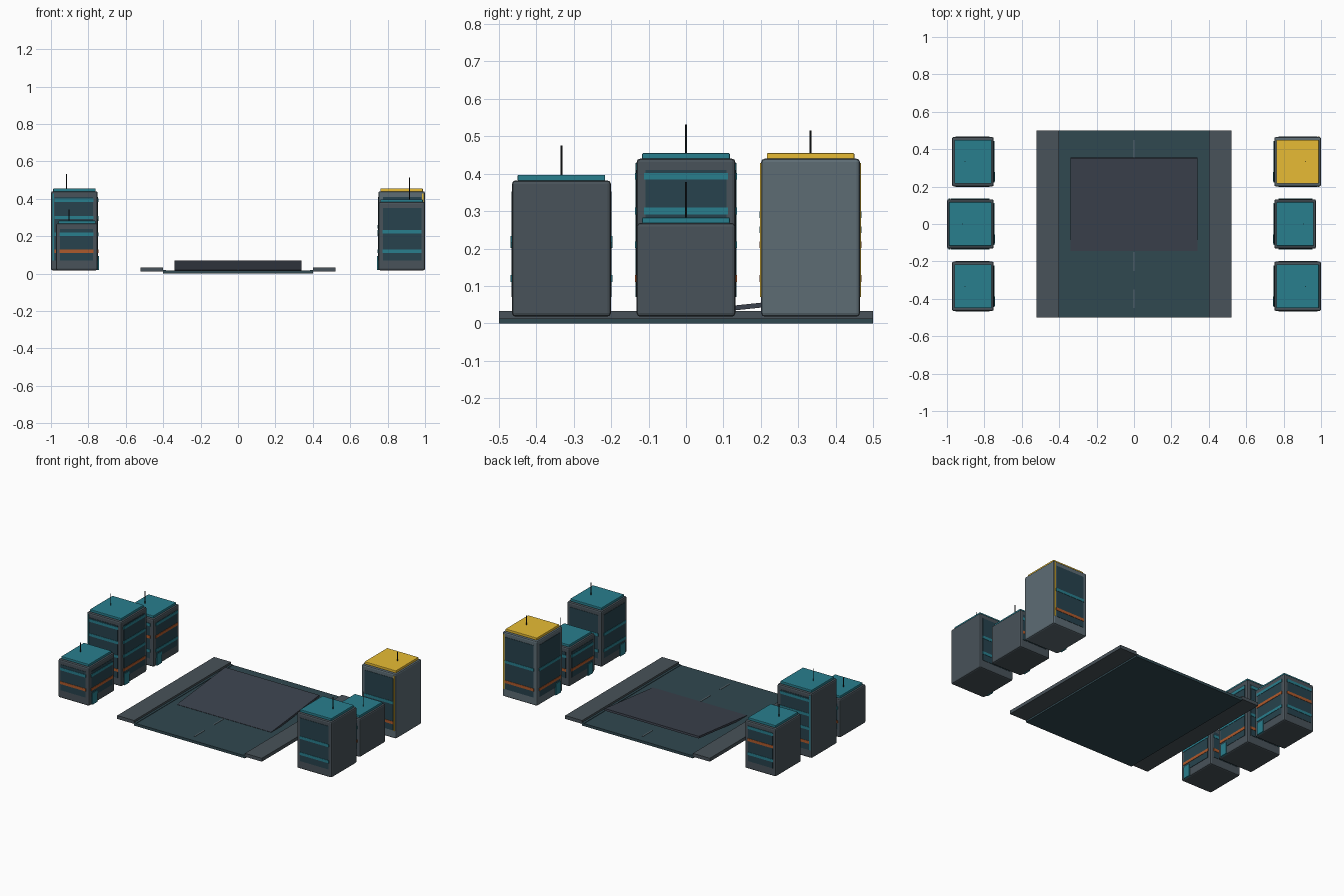
import bpy
from math import atan

if "Cube" in bpy.data.objects:
    bpy.data.objects.remove(bpy.data.objects["Cube"])


def material(name, rgb):
    m = bpy.data.materials.new(name)
    m.diffuse_color = (*rgb, 1)
    m.use_nodes = True
    m.node_tree.nodes["Principled BSDF"].inputs["Base Color"].default_value = m.diffuse_color
    return m


WALL = material("wall", (0.065, 0.085, 0.10))
PALE = material("pale_wall", (0.11, 0.15, 0.175))
ROAD = material("road", (0.03, 0.065, 0.08))
PAVE = material("pavement", (0.065, 0.085, 0.10))
RAMP = material("ramp", (0.045, 0.055, 0.075))
GLASS = material("glass", (0.02, 0.055, 0.075))
TEAL = material("teal", (0.022, 0.21, 0.27))
YELLOW = material("yellow", (0.80, 0.50, 0.035))
ORANGE = material("orange", (0.42, 0.10, 0.025))
DARK = material("dark_metal", (0.012, 0.015, 0.018))


def box(name, x, y, z, mat, bevel=0.0):
    """Box spanning the (min, max) pairs on each axis."""
    bpy.ops.mesh.primitive_cube_add(
        size=1, location=[(a[0] + a[1]) / 2 for a in (x, y, z)])
    ob = bpy.context.object
    ob.name = name
    ob.scale = [abs(a[1] - a[0]) for a in (x, y, z)]
    bpy.ops.object.transform_apply(location=False, rotation=False, scale=True)
    ob.data.materials.append(mat)
    if bevel:
        mod = ob.modifiers.new("bevel", 'BEVEL')
        mod.width, mod.segments = bevel, 2
    return ob


def building(side, yc, depth, top, antenna, bands, wall, accent, strips):
    """side is -1 (left) or 1 (right); bands are (height, material) pairs."""
    def xs(a, b):
        return tuple(sorted((side * a, side * b)))
    inner, outer, hw, base = 0.75, 0.75 + depth, 0.132, 0.018
    mid = (inner + outer) / 2
    box("building_body", xs(inner, outer), (yc - hw, yc + hw), (base, top), wall, 0.009)
    box("roof_slab", xs(inner + 0.012, outer - 0.012), (yc - hw + 0.015, yc + hw - 0.015),
        (top - 0.002, top + 0.015), accent, 0.003)
    # antenna
    bpy.ops.mesh.primitive_cylinder_add(
        vertices=8, radius=0.0025, depth=antenna - top,
        location=(side * (mid + 0.043), yc, (antenna + top) / 2))
    bpy.context.object.name = "antenna"
    bpy.context.object.data.materials.append(DARK)
    wz = (0.07, top - 0.03)
    # windows and glowing bands on the front and back
    for s in (-1, 1):
        face = yc + s * hw
        def ys(t):
            return tuple(sorted((face - s * 0.004, face + s * t)))
        box("window_panel", xs(inner + 0.025, outer - 0.02), ys(0.002), wz, GLASS)
        for z, mat in bands:
            box("floor_band", xs(inner + 0.022, outer - 0.018), ys(0.004),
                (z - 0.009, z + 0.009), mat)
        if strips:
            box("corner_strip", xs(outer - 0.016, outer - 0.008), ys(0.003),
                (0.07, top - 0.012), accent)
    # windows, bands and door facing the street
    box("street_window_panel", xs(inner - 0.002, inner + 0.004),
        (yc - 0.108, yc + 0.108), wz, GLASS)
    for z, mat in bands:
        box("street_floor_band", xs(inner - 0.004, inner + 0.004),
            (yc - 0.112, yc + 0.112), (z - 0.009, z + 0.009), mat)
    box("door", xs(inner - 0.006, inner + 0.004), (yc - 0.105, yc - 0.055),
        (0.02, 0.095), TEAL)


# street with pavements and curbs
box("road", (-0.40, 0.40), (-0.5, 0.5), (0, 0.017), ROAD)
for s in (-1, 1):
    box("pavement", sorted((s * 0.40, s * 0.522)), (-0.5, 0.5), (0.011, 0.033), PAVE)
    box("curb_line", sorted((s * 0.385, s * 0.40)), (-0.5, 0.5), (0.014, 0.02), ROAD)

# centre line dashes
for i in range(-2, 3):
    box("lane_dash", (-0.004, 0.004), (i * 0.2 - 0.05, i * 0.2 + 0.05), (0.015, 0.019), PALE)

# tilted ramp slab
ramp = box("ramp", (-0.34, 0.34), (-0.145, 0.355), (0.032, 0.045), RAMP)
ramp.rotation_euler.x = atan(0.105)

# three buildings on each side
row = 0.333
T, O = TEAL, ORANGE
building(-1, row, 0.223, 0.33, 0.425, [(0.12, T), (0.21, O), (0.29, T)], WALL, TEAL, False)
building(-1, 0, 0.25, 0.44, 0.532, [(0.12, O), (0.21, T), (0.30, T), (0.393, T)], WALL, TEAL, True)
building(-1, -row, 0.223, 0.268, 0.343, [(0.12, O), (0.21, T)], WALL, TEAL, False)
building(1, row, 0.25, 0.44, 0.515, [(0.12, O), (0.25, T)], PALE, YELLOW, True)
building(1, 0, 0.223, 0.268, 0.378, [(0.12, O), (0.21, T)], WALL, TEAL, False)
building(1, -row, 0.25, 0.382, 0.475, [(0.12, T), (0.225, T)], WALL, TEAL, False)
